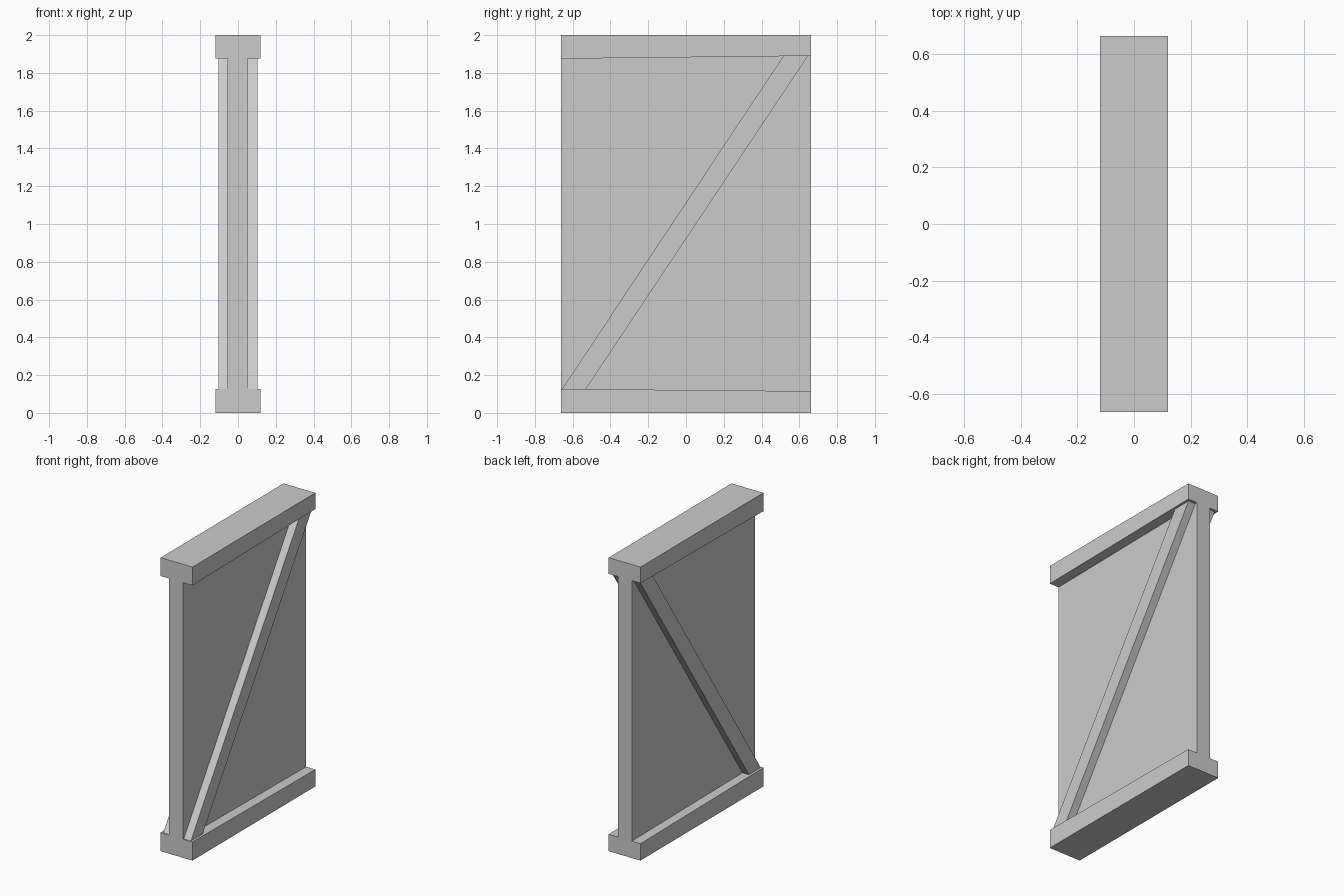
import bpy, bmesh

if "Cube" in bpy.data.objects:
    bpy.data.objects.remove(bpy.data.objects["Cube"])


def prism(name, outline, x0, x1):
    """Extrude a (y, z) outline from x0 to x1."""
    bm = bmesh.new()
    face = bm.faces.new([bm.verts.new((x0, y, z)) for y, z in outline])
    moved = bmesh.ops.extrude_face_region(bm, geom=[face])["geom"]
    verts = [v for v in moved if isinstance(v, bmesh.types.BMVert)]
    bmesh.ops.translate(bm, verts=verts, vec=(x1 - x0, 0, 0))
    bmesh.ops.recalc_face_normals(bm, faces=bm.faces)
    mesh = bpy.data.meshes.new(name)
    bm.to_mesh(mesh)
    bm.free()
    obj = bpy.data.objects.new(name, mesh)
    bpy.context.collection.objects.link(obj)
    return obj


Y = 0.662
LEFT, RIGHT = -0.055, 0.05   # panel faces

# Flat centre panel
prism("panel", [(-Y, 0), (Y, 0), (Y, 2), (-Y, 2)], LEFT, RIGHT)

# Slightly tapered rails and a diagonal brace on each side
bottom_rail = [(-Y, 0), (Y, 0), (Y, 0.115), (-Y, 0.127)]
top_rail = [(-Y, 1.875), (Y, 1.89), (Y, 2), (-Y, 2)]
brace = [(-0.657, 0.125), (-0.53, 0.125), (0.646, 1.889), (0.515, 1.889)]

for side, inner, sign in (("left", LEFT, -1), ("right", RIGHT, 1)):
    prism(f"{side}_bottom_rail", bottom_rail, inner, sign * 0.12)
    prism(f"{side}_top_rail", top_rail, inner, sign * 0.12)
    prism(f"{side}_diagonal_brace", brace, inner, sign * 0.104)
